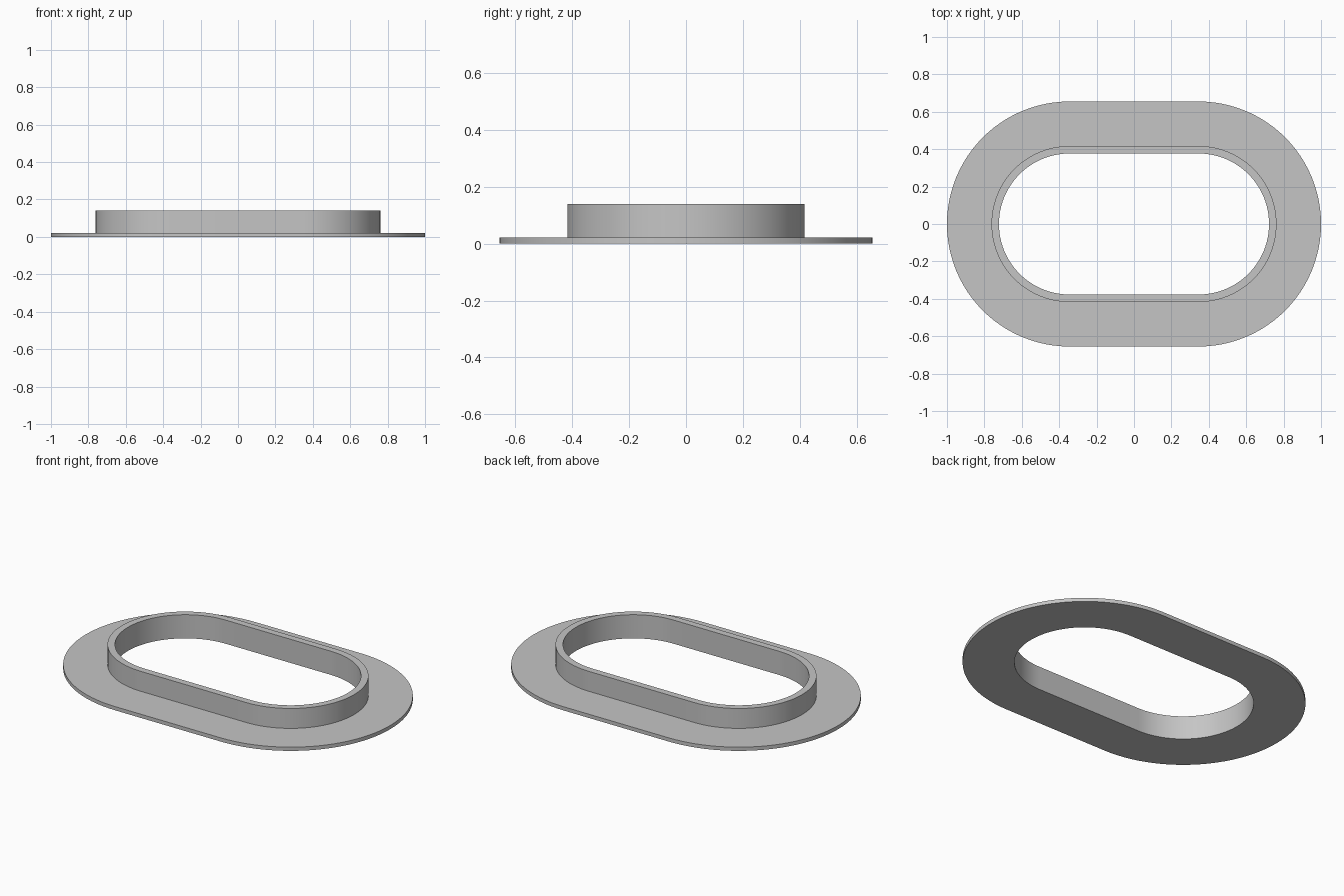
import bpy, bmesh, math

cube = bpy.data.objects.get("Cube")
if cube:
    bpy.data.objects.remove(cube, do_unlink=True)

HALF_STRAIGHT = 0.345   # half length of the straight sides
ARC_STEPS = 48          # segments in each rounded end

# Flat grey finish
grey = bpy.data.materials.new("plain grey")
grey.use_nodes = True
colour = (0.56, 0.56, 0.56, 1)
grey.diffuse_color = colour
grey.node_tree.nodes["Principled BSDF"].inputs["Base Color"].default_value = colour


def slot_outline(radius):
    """Counter-clockwise outline: straight sides with two round ends."""
    points = []
    for side, start in ((1, -math.pi / 2), (-1, math.pi / 2)):
        for i in range(ARC_STEPS + 1):
            a = start + math.pi * i / ARC_STEPS
            points.append((side * HALF_STRAIGHT + radius * math.cos(a),
                           radius * math.sin(a)))
    return points


def sweep_around_slot(name, profile):
    """Carry a closed (radius, height) profile around the slot outline."""
    bm = bmesh.new()
    rings = [[bm.verts.new((x, y, z)) for x, y in slot_outline(r)]
             for r, z in profile]
    for low, high in zip(rings, rings[1:] + rings[:1]):
        n = len(low)
        for i in range(n):
            j = (i + 1) % n
            bm.faces.new((low[i], low[j], high[j], high[i]))
    bmesh.ops.recalc_face_normals(bm, faces=bm.faces)
    mesh = bpy.data.meshes.new(name)
    bm.to_mesh(mesh)
    bm.free()
    mesh.materials.append(grey)
    obj = bpy.data.objects.new(name, mesh)
    bpy.context.collection.objects.link(obj)
    return obj


# Wide thin flange with an upright collar around the opening
OUTER, COLLAR, OPENING = 0.655, 0.417, 0.377
FLANGE_TOP, COLLAR_TOP = 0.022, 0.14
ring = sweep_around_slot("flanged_collar", [
    (OUTER, 0), (OUTER, FLANGE_TOP), (COLLAR, FLANGE_TOP),
    (COLLAR, COLLAR_TOP), (OPENING, COLLAR_TOP), (OPENING, 0)])

# Smooth curved walls, crisp rims
bpy.ops.object.select_all(action="DESELECT")
ring.select_set(True)
bpy.context.view_layer.objects.active = ring
bpy.ops.object.shade_smooth_by_angle(angle=math.radians(30))
